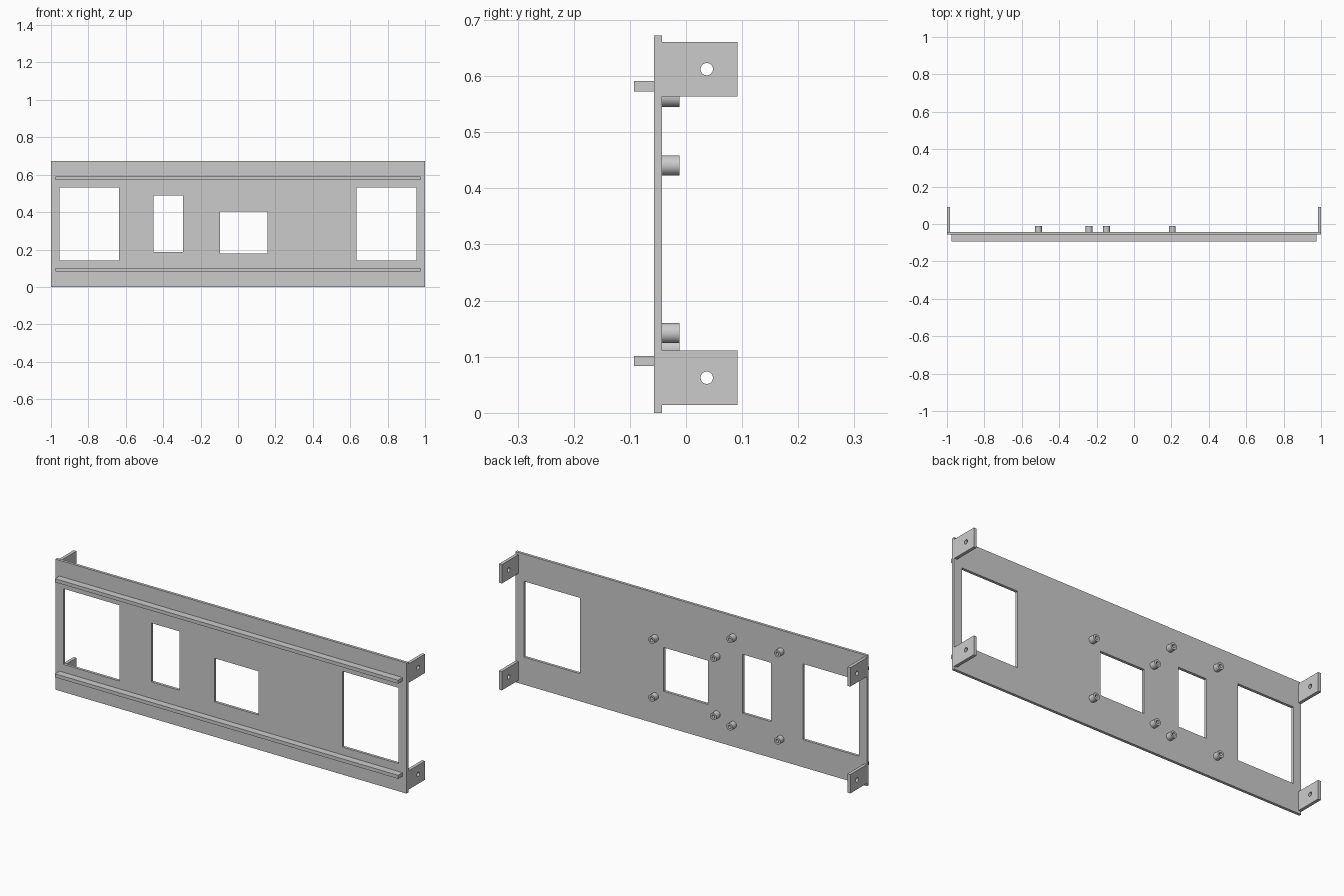
import bpy, bmesh
from math import pi, sin, cos
from mathutils import Matrix, Euler

if "Cube" in bpy.data.objects:
    bpy.data.objects.remove(bpy.data.objects["Cube"], do_unlink=True)

GREY = (0.60, 0.60, 0.60, 1)
metal = bpy.data.materials.new("grey metal")
metal.use_nodes = True
metal.diffuse_color = GREY
metal.node_tree.nodes["Principled BSDF"].inputs["Base Color"].default_value = GREY

FRONT = Euler((pi / 2, 0, 0))         # outline drawn in x, z
SIDE = Euler((pi / 2, 0, pi / 2))     # outline drawn in y, z


def rect(u0, u1, v0, v1):
    return [(u0, v0), (u1, v0), (u1, v1), (u0, v1)]


def circle(u, v, r, n=32):
    return [(u + r * cos(2 * pi * i / n), v + r * sin(2 * pi * i / n)) for i in range(n)]


def extrude(name, loops, facing, start, end):
    """Extrude an outline with holes between two positions along its normal axis."""
    curve = bpy.data.curves.new(name, "CURVE")
    curve.dimensions = "2D"
    curve.fill_mode = "BOTH"
    curve.extrude = abs(end - start) / 2
    for loop in loops:
        spline = curve.splines.new("POLY")
        spline.points.add(len(loop) - 1)
        for point, (u, v) in zip(spline.points, loop):
            point.co = (u, v, 0, 1)
        spline.use_cyclic_u = True
    curve.materials.append(metal)
    obj = bpy.data.objects.new(name, curve)
    bpy.context.collection.objects.link(obj)
    bpy.ops.object.select_all(action="DESELECT")
    obj.select_set(True)
    bpy.context.view_layer.objects.active = obj
    bpy.ops.object.convert(target="MESH")
    obj = bpy.context.view_layer.objects.active

    # Weld the caps to the walls and turn the part into place
    mid = (start + end) / 2
    offset = (0, mid, 0) if facing is FRONT else (mid, 0, 0)
    bm = bmesh.new()
    bm.from_mesh(obj.data)
    bmesh.ops.remove_doubles(bm, verts=bm.verts, dist=0.0001)
    bm.transform(Matrix.Translation(offset) @ facing.to_matrix().to_4x4())
    bmesh.ops.recalc_face_normals(bm, faces=bm.faces)
    bm.to_mesh(obj.data)
    bm.free()
    bpy.ops.object.shade_smooth_by_angle()
    return obj


HEIGHT = 0.672
PLATE_FRONT, PLATE_BACK = -0.057, -0.043

# Main plate with four rectangular openings
extrude("plate", [
    rect(-1, 1, 0, HEIGHT),
    rect(-0.955, -0.635, 0.142, 0.532),
    rect(-0.453, -0.293, 0.186, 0.489),
    rect(-0.095, 0.157, 0.179, 0.404),
    rect(0.634, 0.954, 0.142, 0.532),
], FRONT, PLATE_FRONT, PLATE_BACK)

# Long rails on the front
for level, z in (("lower", 0.0925), ("upper", 0.582)):
    extrude(level + "_rail", [rect(-0.977, 0.977, z - 0.009, z + 0.009)],
            FRONT, -0.093, PLATE_FRONT)

# Drilled mounting tabs at the back corners
for side, sign in (("left", 1), ("right", -1)):
    for level, z in (("lower", 0.0625), ("upper", 0.6125)):
        extrude(f"{level}_{side}_tab",
                [rect(PLATE_BACK, 0.092, z - 0.0485, z + 0.0485), circle(0.037, z, 0.011)],
                SIDE, sign * 0.984, sign)

# Hollow standoffs around the two middle openings
for xs, zs in (((-0.511, -0.240), (0.113, 0.563)), ((-0.147, 0.205), (0.142, 0.441))):
    for x in xs:
        for z in zs:
            extrude("standoff", [circle(x, z, 0.018), circle(x, z, 0.008)],
                    FRONT, PLATE_BACK, -0.012)
